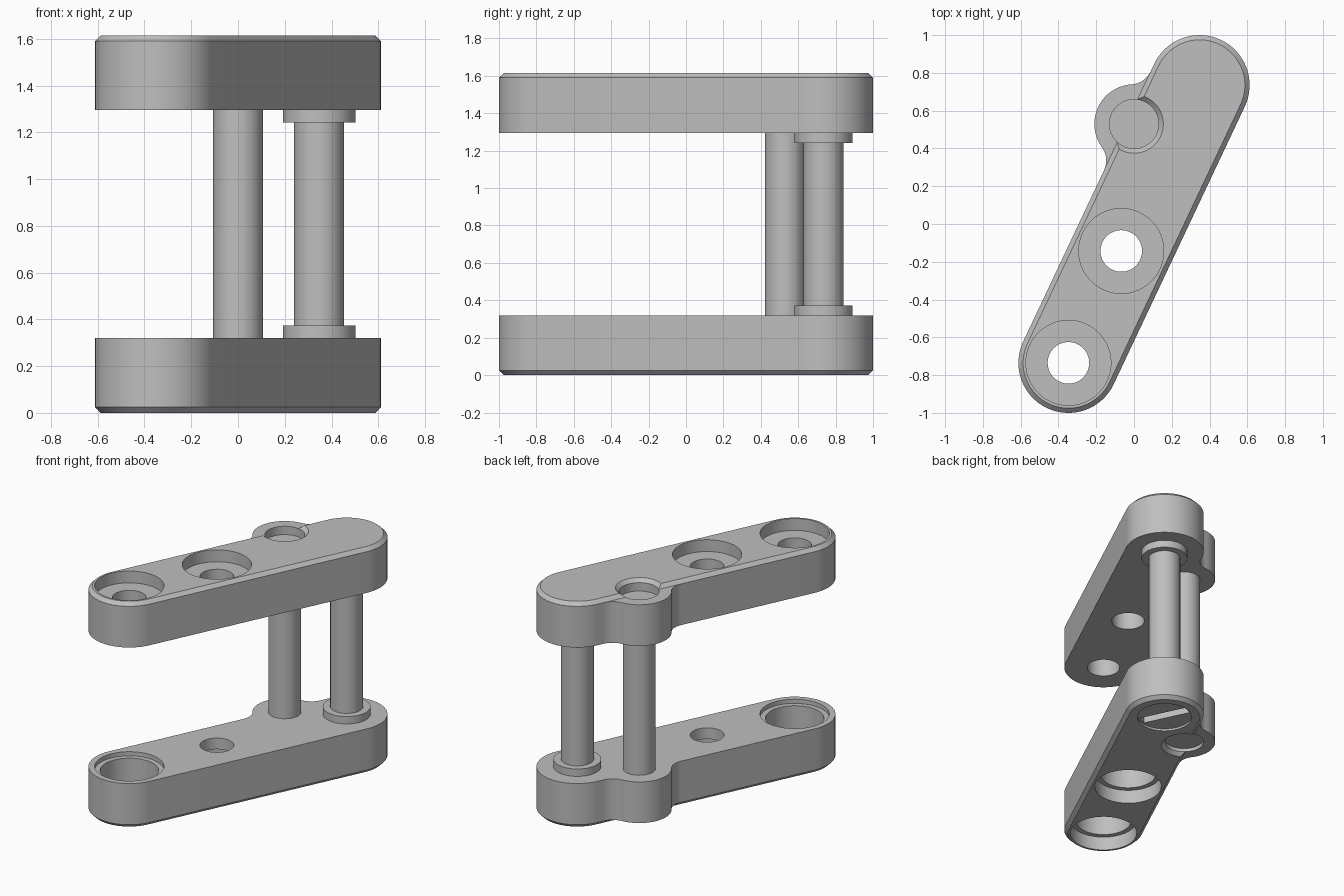
import bpy, bmesh
from math import sin, cos, pi, sqrt, atan2, radians
from mathutils import Matrix

cube = bpy.data.objects.get("Cube")
if cube:
    bpy.data.objects.remove(cube, do_unlink=True)

# One plain metal colour
metal = bpy.data.materials.new("grey_metal")
metal.use_nodes = True
GREY = (0.52, 0.52, 0.52, 1)
metal.diffuse_color = GREY
metal.node_tree.nodes["Principled BSDF"].inputs["Base Color"].default_value = GREY

# Sizes; plan positions are laid out along the arm, then the whole is turned
TURN = Matrix.Rotation(atan2(0.735, 0.347), 4, "Z")
HALF, RADIUS, THICK, CHAMFER = 0.813, 0.265, 0.32, 0.025
TOTAL = 1.615
SEG = 64
ROD_AT, END_AT, MID_AT, PIN_AT = (HALF, 0), (-HALF, 0), (-0.158, 0), (0.479, 0.226)
BORE, SOCKET, PIN_HOLE, ROD = 0.11, 0.225, 0.13, 0.107


def arc(centre, r, a0, a1, n):
    return [(centre[0] + r * cos(a0 + (a1 - a0) * i / n),
             centre[1] + r * sin(a0 + (a1 - a0) * i / n)) for i in range(n + 1)]


def solid(name, rings, closed=False):
    """Skin matching outlines, given as (points, z); capped unless closed on itself."""
    bm = bmesh.new()
    loops = [[bm.verts.new((x, y, z)) for x, y in pts] for pts, z in rings]
    pairs = list(zip(loops, loops[1:]))
    if closed:
        pairs.append((loops[-1], loops[0]))
    else:
        bm.faces.new(loops[0])
        bm.faces.new(loops[-1])
    for a, b in pairs:
        n = len(a)
        for i in range(n):
            j = (i + 1) % n
            bm.faces.new((a[i], a[j], b[j], b[i]))
    bmesh.ops.recalc_face_normals(bm, faces=bm.faces)
    bm.transform(TURN)
    mesh = bpy.data.meshes.new(name)
    bm.to_mesh(mesh)
    bm.free()
    mesh.materials.append(metal)
    obj = bpy.data.objects.new(name, mesh)
    bpy.context.collection.objects.link(obj)
    return obj


def turned(name, centre, profile, closed=False):
    """Round part from (radius, z) pairs."""
    return solid(name, [(arc(centre, r, 0, 2 * pi, SEG)[:-1], z) for r, z in profile], closed)


def combine(obj, other, operation):
    mod = obj.modifiers.new("cut", "BOOLEAN")
    mod.operation, mod.solver, mod.object = operation, "EXACT", other
    graph = bpy.context.evaluated_depsgraph_get()
    mesh = bpy.data.meshes.new_from_object(obj.evaluated_get(graph))
    obj.modifiers.clear()
    obj.data = mesh
    bpy.data.objects.remove(other, do_unlink=True)


def stadium(r):
    return arc(ROD_AT, r, -pi / 2, pi / 2, 32) + arc(END_AT, r, pi / 2, 3 * pi / 2, 32)


def lobe_outline(r=0.21, f=0.12):
    """Side lobe blended into the straight edge by two fillets."""
    a0, b0 = PIN_AT
    rise = RADIUS + f - b0
    s = sqrt((r + f) ** 2 - rise ** 2)
    phi = atan2(rise, s)
    right = arc((a0 + s, RADIUS + f), f, -pi / 2, phi - pi, 12)
    left = [(2 * a0 - x, y) for x, y in reversed(right)]
    crown = arc(PIN_AT, r, phi, pi - phi, 32)[1:-1]
    return right + crown + left + [(a0 - s, 0.1), (a0 + s, 0.1)]


def plate(name, outer, sign):
    """Arm whose outer face is at height outer; sign points outwards."""
    def z(depth):
        return outer - sign * depth
    body = solid(name, [(stadium(RADIUS), z(THICK)), (stadium(RADIUS), z(CHAMFER)),
                        (stadium(RADIUS - CHAMFER), z(0))])
    lobe = lobe_outline()
    combine(body, solid("lobe", [(lobe, z(THICK)), (lobe, z(CHAMFER))]), "UNION")
    for at in (MID_AT, END_AT):
        combine(body, turned("socket_cut", at, [(SOCKET, z(-0.1)), (SOCKET, z(0.5))]),
                "DIFFERENCE")
    # countersunk recess over the pin
    deep = 0.085 if sign > 0 else 0.05
    wide = PIN_HOLE + CHAMFER
    combine(body, turned("pin_cut", PIN_AT, [(wide + 0.02, z(-0.02)), (wide, z(0)),
                                             (PIN_HOLE, z(CHAMFER)), (PIN_HOLE, z(deep))]),
            "DIFFERENCE")
    return body


parts = [plate("upper_arm", TOTAL, 1)]
lower = plate("lower_arm", 0, -1)
combine(lower, turned("screw_cut", ROD_AT, [(0.184, -0.1), (0.184, 0.09)]), "DIFFERENCE")
parts.append(lower)

# Bushings: flush with the inner faces
inner = TOTAL - THICK
for label, at in (("middle", MID_AT), ("end", END_AT)):
    parts.append(turned("upper_%s_bushing" % label, at,
                        [(BORE, inner), (SOCKET, inner),
                         (SOCKET, TOTAL - 0.085), (BORE, TOTAL - 0.085)], True))
parts.append(turned("lower_middle_bushing", MID_AT,
                    [(BORE, THICK), (SOCKET, THICK), (SOCKET, 0.1),
                     (0.19, 0.1), (0.19, 0.24), (BORE, 0.24)], True))
parts.append(turned("lower_end_bushing", END_AT,
                    [(0.19, THICK - 0.03), (SOCKET, THICK - 0.03),
                     (SOCKET, 0.1), (0.19, 0.1)], True))

# Plain pin through the lobes, with a small centre tip
parts.append(turned("pin", PIN_AT, [(ROD, 0.1), (ROD, 1.5)]))
parts.append(turned("pin_tip", PIN_AT, [(0.07, 1.49), (0.07, TOTAL - 0.082)]))

# Flanged rod
collar = 0.155
parts.append(turned("flanged_rod", ROD_AT,
                    [(collar, THICK - 0.05), (collar, THICK + 0.053), (ROD, THICK + 0.053),
                     (ROD, inner - 0.053), (collar, inner - 0.053), (collar, inner + 0.05)]))

# Slotted screw head under the rod
screw = turned("slotted_screw", ROD_AT, [(0.184, 0.015), (0.184, 0.09)])
d = radians(51)
slot = [(ROD_AT[0] + p * cos(d) - q * sin(d), p * sin(d) + q * cos(d))
        for p, q in ((-0.17, -0.035), (0.17, -0.035), (0.17, 0.035), (-0.17, 0.035))]
combine(screw, solid("slot_cut", [(slot, -0.05), (slot, 0.07)]), "DIFFERENCE")
parts.append(screw)

# Smooth round walls, keep crisp edges
bpy.ops.object.select_all(action="DESELECT")
for obj in parts:
    obj.select_set(True)
bpy.context.view_layer.objects.active = parts[0]
bpy.ops.object.shade_smooth_by_angle(angle=radians(25))
